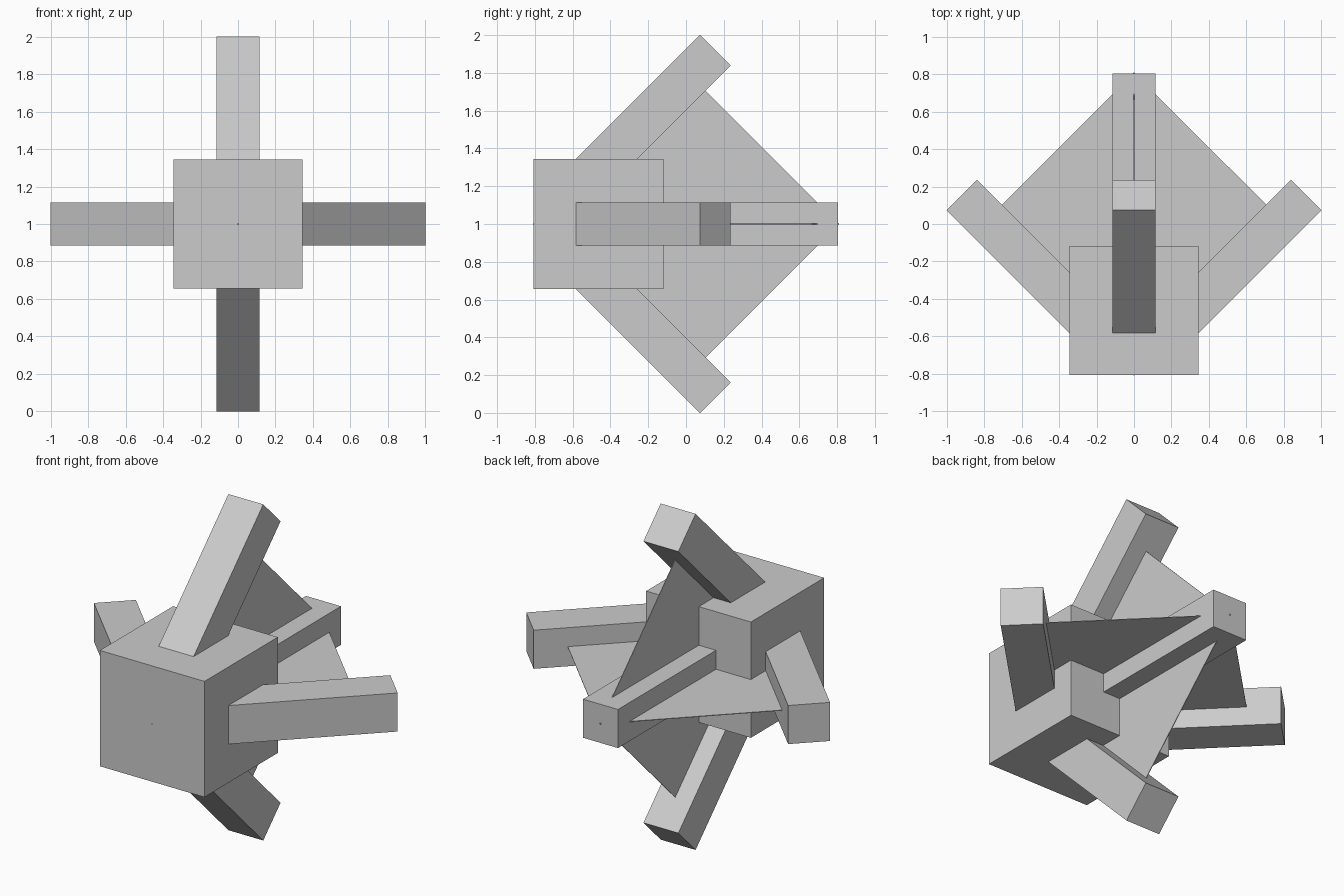
import bpy
from math import radians, sqrt
from mathutils import Matrix, Vector

cube = bpy.data.objects.get("Cube")
if cube:
    bpy.data.objects.remove(cube, do_unlink=True)

grey = bpy.data.materials.new("light_grey")
grey.use_nodes = True
colour = (0.6, 0.6, 0.6, 1)
grey.diffuse_color = colour
grey.node_tree.nodes["Principled BSDF"].inputs["Base Color"].default_value = colour

CENTRE = Matrix.Translation((0, 0, 1))   # hub axis runs along y at z = 1
BAR = 0.23                               # thickness of the square bars


def box(name, size, matrix):
    """Box of the given size, placed by a matrix relative to the axis."""
    bpy.ops.mesh.primitive_cube_add(size=1)
    ob = bpy.context.object
    ob.name = name
    ob.data.transform(CENTRE @ matrix @ Matrix.Diagonal(Vector((*size, 1))))
    ob.data.materials.append(grey)
    return ob


def turn(degrees, axis):
    return Matrix.Rotation(radians(degrees), 4, axis)


# Front block and the spine behind it
box("front_block", (0.69, 0.69, 0.69), Matrix.Translation((0, -0.463, 0)))
box("rear_spine", (BAR, 1.2, BAR), Matrix.Translation((0, 0.205, 0)))

# Four swept-back arms, spaced around the y axis
start, tip = Vector((0, -0.52, 0.245)), Vector((0, 0.155, 0.92))
for name, angle in (("top", 0), ("left", 90), ("bottom", 180), ("right", 270)):
    place = turn(angle, 'Y') @ Matrix.Translation((start + tip) / 2) @ turn(45, 'X')
    box(name + "_arm", (BAR, (tip - start).length, BAR), place)

# Thin square webs set cornerwise between the arms and the spine
side = 0.81 * sqrt(2)
box("vertical_web", (0.004, side, side), turn(45, 'X'))
box("horizontal_web", (side, side, 0.004), turn(45, 'Z'))
